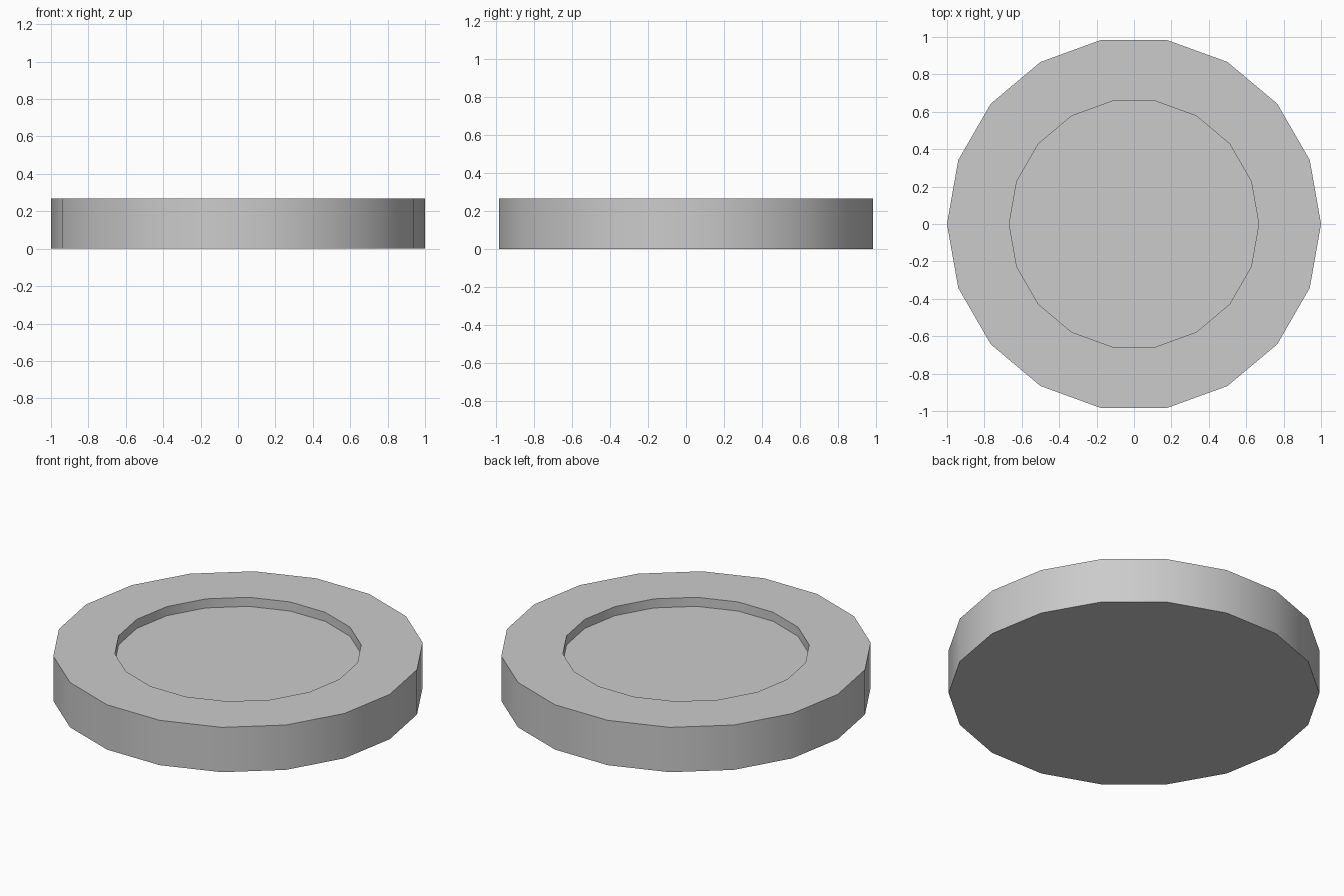
import bpy, bmesh, math
from mathutils import Matrix

if "Cube" in bpy.data.objects:
    bpy.data.objects.remove(bpy.data.objects["Cube"])

SIDES, RADIUS, HEIGHT = 18, 1.0, 0.267
RECESS_RADIUS, RECESS_DEPTH = 0.667, 0.054

# Closed disc: bottom cap, outer wall, rim, recess wall, recess floor
bm = bmesh.new()


def ring(radius, z):
    return [bm.verts.new((radius * math.cos(a), radius * math.sin(a), z))
            for a in (2 * math.pi * i / SIDES for i in range(SIDES))]


profile = [(RADIUS, 0), (RADIUS, HEIGHT), (RECESS_RADIUS, HEIGHT),
           (RECESS_RADIUS, HEIGHT - RECESS_DEPTH)]
rings = [ring(r, z) for r, z in profile]
for low, high in zip(rings, rings[1:]):
    for i in range(SIDES):
        j = (i + 1) % SIDES
        bm.faces.new((low[i], low[j], high[j], high[i]))
bm.faces.new(rings[0][::-1])
bm.faces.new(rings[-1])

mesh = bpy.data.meshes.new("recessed_disc")
bm.to_mesh(mesh)
bm.free()
disc = bpy.data.objects.new("recessed_disc", mesh)
bpy.context.collection.objects.link(disc)

# Smooth round walls with crisp rims
bpy.context.view_layer.objects.active = disc
disc.select_set(True)
bpy.ops.object.shade_smooth_by_angle(angle=math.radians(30))
